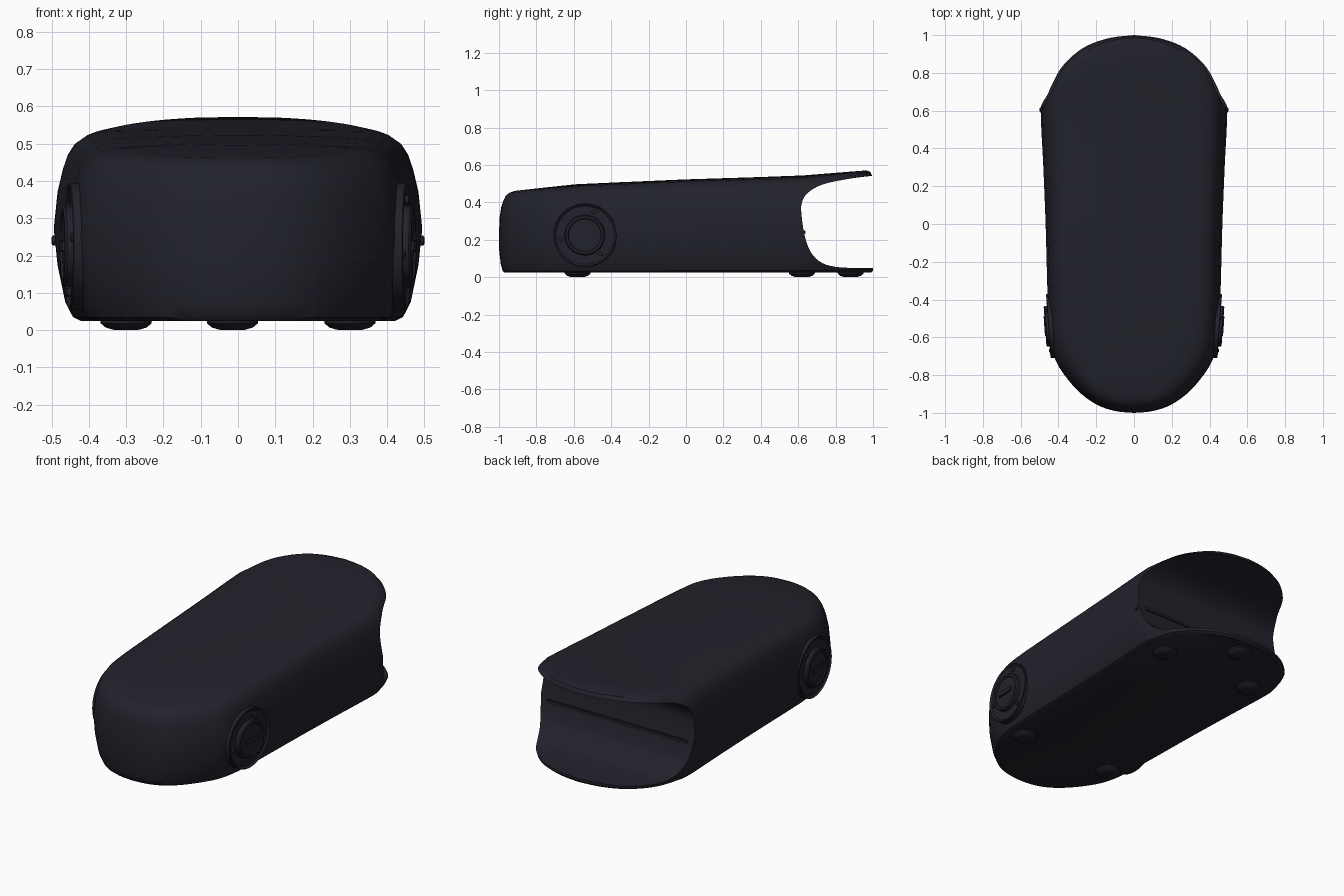
import bpy, bmesh, math
from mathutils import Vector, Matrix

if "Cube" in bpy.data.objects:
    bpy.data.objects.remove(bpy.data.objects["Cube"])

mat = bpy.data.materials.new("dark_navy_plastic")
mat.diffuse_color = (0.016, 0.016, 0.025, 1)
mat.use_nodes = True
mat.node_tree.nodes["Principled BSDF"].inputs["Base Color"].default_value = mat.diffuse_color


def smooth_path(pts, n=4):
    """Catmull-Rom refinement of an open point list."""
    p = [Vector(a) for a in pts]
    p = [2 * p[0] - p[1]] + p + [2 * p[-1] - p[-2]]
    out = []
    for i in range(1, len(p) - 2):
        a, b, c, d = p[i - 1:i + 3]
        for k in range(n):
            t = k / n
            out.append(0.5 * (2 * b + (c - a) * t + (2 * a - 5 * b + 4 * c - d) * t * t
                              + (3 * b - a - 3 * c + d) * t ** 3))
    return out + [p[-2]]


def finish(bm, name, angle=35):
    bmesh.ops.recalc_face_normals(bm, faces=bm.faces[:])
    me = bpy.data.meshes.new(name)
    bm.to_mesh(me)
    bm.free()
    ob = bpy.data.objects.new(name, me)
    bpy.context.collection.objects.link(ob)
    me.materials.append(mat)
    shade(ob, angle)
    return ob


def shade(ob, angle=35):
    bpy.ops.object.select_all(action='DESELECT')
    ob.select_set(True)
    bpy.context.view_layer.objects.active = ob
    bpy.ops.object.shade_smooth_by_angle(angle=math.radians(angle))


# Body: plan outline stacked in rings under a sloping crowned top
half = smooth_path([(0, -1), (.1, -.99), (.2, -.955), (.3, -.88), (.395, -.76), (.437, -.65),
                    (.453, -.5), (.46, -.3), (.468, 0), (.48, .3), (.494, .6), (.48, .69),
                    (.44, .8), (.37, .88), (.27, .945), (.14, .985), (0, 1)])
outline = half + [Vector((-p.x, p.y)) for p in half[-2:0:-1]]
TOP = [(-1, .45), (-.93, .46), (-.75, .48), (-.58, .498), (0, .523), (.6, .542), (.8, .558), (.95, .571), (1, .571)]
BASE = .025


def top_z(x, y):
    for (a, za), (b, zb) in zip(TOP, TOP[1:]):
        if y <= b:
            break
    return za + (zb - za) * (y - a) / (b - a) - .015 * (x / .4) ** 2


# side inset, front inset, back inset, height fraction
RINGS = [(.07, .03, .01, 0), (.05, .02, 0, .02), (.03, .01, 0, .1), (.01, 0, 0, .3), (0, 0, 0, .5),
         (.01, .004, 0, .7), (.024, .012, 0, .82), (.036, .022, 0, .89), (.054, .034, .004, .945),
         (.085, .055, .014, .985), (.13, .085, .035, 1)]
bm = bmesh.new()
rings = []


def add_ring(dx, df, db, f, s=1):
    ring = []
    for p in outline:
        x = p.x * (1 - dx / .48) * s
        y = p.y * (1 - (df if p.y < 0 else db)) * s
        ring.append(bm.verts.new((x, y, BASE + f * (top_z(x, y) - BASE))))
    rings.append(ring)


for r in RINGS:
    add_ring(*r)
for s in (.85, .65, .4, .15):
    add_ring(*RINGS[-1], s)
n = len(outline)
for a, b in zip(rings, rings[1:]):
    for i in range(n):
        j = (i + 1) % n
        bm.faces.new((a[i], a[j], b[j], b[i]))
bm.faces.new(rings[0])
centre = bm.verts.new((0, 0, top_z(0, 0)))
for i in range(n):
    bm.faces.new((rings[-1][i], rings[-1][(i + 1) % n], centre))
body = finish(bm, "body")

# Scooped recess at the back
scoop = smooth_path([(1.1, .05), (.95, .05), (.82, .053), (.73, .075), (.67, .13), (.635, .22),
                     (.617, .34), (.62, .4), (.65, .45), (.72, .492), (.82, .517), (.95, .537), (1.1, .55)])
bm = bmesh.new()
face = bm.faces.new([bm.verts.new((-.7, p.x, p.y)) for p in scoop])
ext = bmesh.ops.extrude_face_region(bm, geom=[face])
bmesh.ops.translate(bm, vec=(1.4, 0, 0), verts=[v for v in ext["geom"] if isinstance(v, bmesh.types.BMVert)])
cutter = finish(bm, "recess_cutter")
cutter.hide_render = True
mod = body.modifiers.new("recess", 'BOOLEAN')
mod.operation, mod.solver, mod.object = 'DIFFERENCE', 'EXACT', cutter
bpy.context.view_layer.objects.active = body
bpy.ops.object.modifier_apply(modifier=mod.name)
bpy.data.objects.remove(cutter)
shade(body)


def lathe(name, profile, matrix, seg=40):
    """Spin a (radius, height) profile about local z."""
    bm = bmesh.new()
    loops = [[bm.verts.new((r * math.cos(2 * math.pi * k / seg), r * math.sin(2 * math.pi * k / seg), h))
              for k in range(seg)] for r, h in profile]
    for a, b in zip(loops, loops[1:]):
        for k in range(seg):
            bm.faces.new((a[k], a[(k + 1) % seg], b[(k + 1) % seg], b[k]))
    bm.faces.new(loops[0])
    bm.faces.new(loops[-1])
    bm.transform(matrix)
    return finish(bm, name)


def box(name, size, matrix):
    bm = bmesh.new()
    bmesh.ops.create_cube(bm, size=1)
    bm.transform(matrix @ Matrix.Diagonal((*size, 1)))
    bmesh.ops.bevel(bm, geom=bm.edges[:], offset=.003, segments=2, affect='EDGES')
    return finish(bm, name)


# Side dials: outer rim, raised hub, slot bar and rivets
for side, label in ((1, "right"), (-1, "left")):
    turn = Matrix.Rotation(side * math.pi / 2, 4, 'Y')
    M = (Matrix.Translation((side * .449, -.54, .225)) @ Matrix.Rotation(-side * math.radians(4), 4, 'Z') @ turn)
    lathe(label + "_dial_rim", [(.17, -.03), (.17, .002), (.166, .005), (.16, .002), (.156, -.004)], M, 56)
    lathe(label + "_dial_hub", [(.108, -.03), (.108, .016), (.102, .022), (.09, .022), (.086, .016)], M, 48)
    box(label + "_dial_bar", (.03, .11, .012), M @ Matrix.Translation((0, 0, .02)))
    for k in range(3):
        a = math.radians(40 + 120 * k)
        lathe(label + "_dial_rivet", [(.012, -.02), (.012, .006), (.006, .01)],
              M @ Matrix.Translation((.132 * math.cos(a), .132 * math.sin(a), 0)), 16)
    # small stud beside the recess
    lathe(label + "_stud", [(.013, -.03), (.013, .006), (.008, .009)],
          Matrix.Translation((side * .491, .605, .24)) @ turn, 16)

# Thin rib across the recess wall
box("recess_rib", (.9, .016, .02), Matrix.Translation((0, .632, .24)))

# Rounded feet
for x, y in ((-.3, -.58), (.3, -.58), (-.3, .62), (.3, .62), (-.015, .88)):
    lathe("foot", [(.07, .03), (.068, .018), (.055, .007), (.035, .001), (.01, 0)],
          Matrix.Translation((x, y, 0)), 28)
